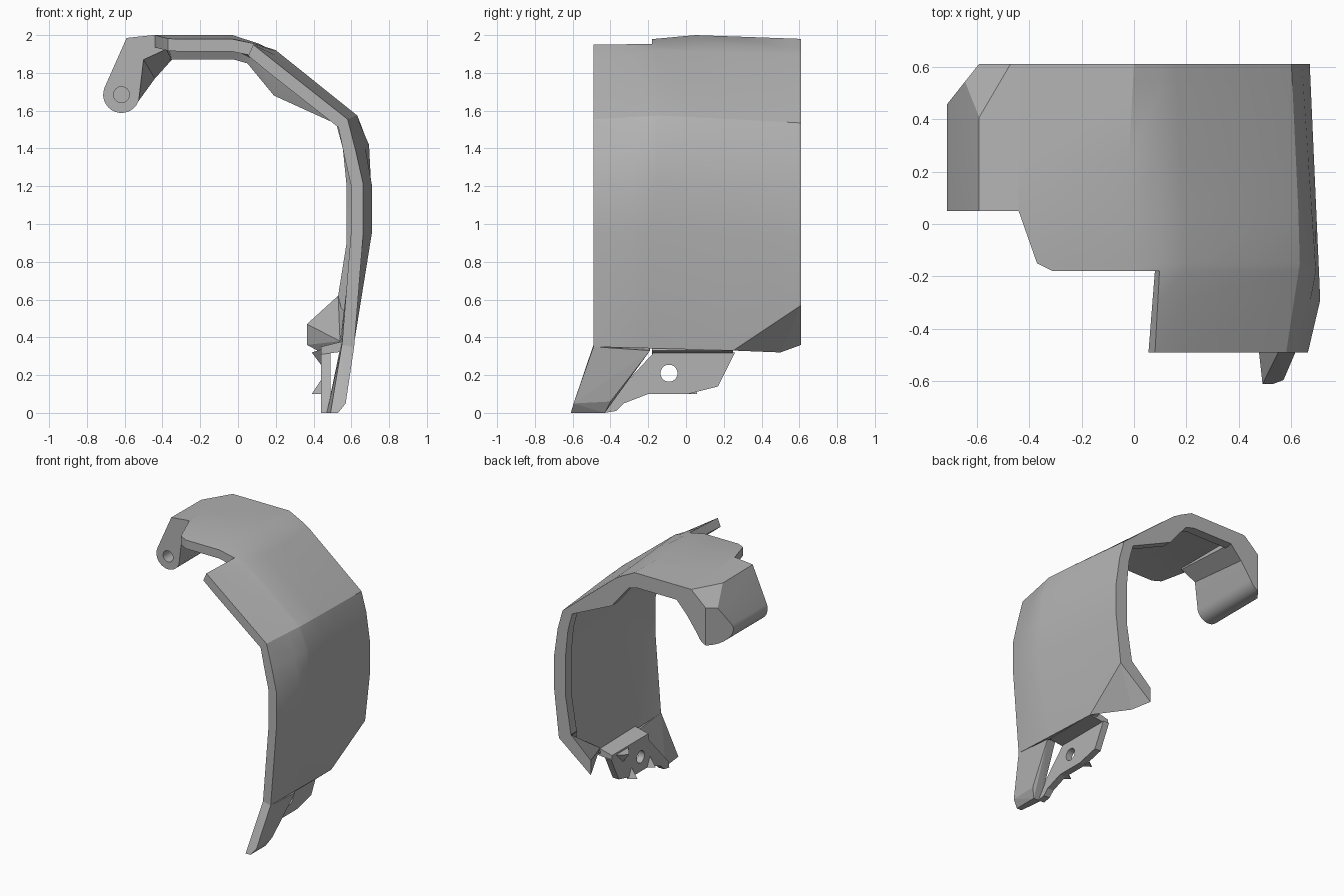
import bpy, bmesh, math
from mathutils import Vector

if "Cube" in bpy.data.objects:
    bpy.data.objects.remove(bpy.data.objects["Cube"])

GREY = (0.45, 0.45, 0.45, 1)
grey = bpy.data.materials.new("plain grey")
grey.use_nodes = True
grey.diffuse_color = GREY
grey.node_tree.nodes["Principled BSDF"].inputs["Base Color"].default_value = GREY


def finish(name, bm, smooth=0):
    bmesh.ops.recalc_face_normals(bm, faces=bm.faces)
    mesh = bpy.data.meshes.new(name)
    bm.to_mesh(mesh)
    bm.free()
    obj = bpy.data.objects.new(name, mesh)
    bpy.context.collection.objects.link(obj)
    mesh.materials.append(grey)
    if smooth:
        bpy.ops.object.select_all(action="DESELECT")
        obj.select_set(True)
        bpy.context.view_layer.objects.active = obj
        bpy.ops.object.shade_smooth_by_angle(angle=math.radians(smooth))
    return obj


def hull(name, points):
    bm = bmesh.new()
    verts = [bm.verts.new(p) for p in points]
    out = bmesh.ops.convex_hull(bm, input=verts)
    spare = {g for g in out["geom_interior"] + out["geom_unused"] if isinstance(g, bmesh.types.BMVert)}
    bmesh.ops.delete(bm, geom=list(spare), context="VERTS")
    return finish(name, bm)


def loft(ring_a, ring_b):
    """Closed solid between two rings of equal length."""
    bm = bmesh.new()
    a = [bm.verts.new(p) for p in ring_a]
    b = [bm.verts.new(p) for p in ring_b]
    n = len(a)
    for i in range(n):
        j = (i + 1) % n
        bm.faces.new((a[i], a[j], b[j], b[i]))
    bm.faces.new(a)
    bm.faces.new(b)
    bmesh.ops.recalc_face_normals(bm, faces=bm.faces)
    return bm


def drill(obj, radius, depth, location, axis):
    bm = bmesh.new()
    bmesh.ops.create_cone(bm, cap_ends=True, segments=24, radius1=radius, radius2=radius, depth=depth)
    cutter = finish("hole_cutter", bm)
    cutter.location = location
    cutter.rotation_euler = Vector(axis).to_track_quat("Z", "Y").to_euler()
    cutter.hide_render = True
    cutter.hide_set(True)
    mod = obj.modifiers.new("hole", "BOOLEAN")
    mod.operation, mod.solver, mod.object = "DIFFERENCE", "EXACT", cutter


# Curved shell: each row is (middle y, front xz, middle xz, back xz)
FRONT, BACK = -0.49, 0.61
rows = [
    (0.05, (-0.25, 1.95), (-0.44, 2.0), (-0.44, 1.98)),
    (0.05, (-0.03, 1.95), (-0.03, 2.0), (0.0, 1.98)),
    (0.05, (0.08, 1.95), (0.11, 1.955), (0.1, 1.93)),
    (-0.15, (0.2, 1.855), (0.2, 1.92), (0.16, 1.895)),
    (-0.13, (0.58, 1.555), (0.635, 1.575), (0.6, 1.535)),
    (-0.2, (0.625, 1.38), (0.695, 1.42), (0.64, 1.39)),
    (-0.29, (0.663, 1.21), (0.71, 1.2), (0.67, 1.18)),
    (-0.29, (0.663, 0.95), (0.71, 0.96), (0.67, 0.93)),
    (0.25, (0.615, 0.35), (0.6, 0.33), (0.63, 0.57)),
]
lip = [(-0.36, 1.87), (-0.02, 1.87), (0.05, 1.85), (0.19, 1.68), (0.52, 1.53),
       (0.555, 1.4), (0.575, 1.2), (0.575, 0.9), (0.53, 0.62)]
columns = [FRONT, -0.29, -0.18, -0.15, 0.05, 0.25, 0.51, 0.54, BACK]


def outer_point(row, y):
    mid, a, b, c = row
    if y < mid:
        p = Vector(a).lerp(Vector(b), (y - FRONT) / (mid - FRONT))
    else:
        p = Vector(b).lerp(Vector(c), (y - mid) / (BACK - mid))
    return p


bm = bmesh.new()
outer, inner = {}, {}
for c, y in enumerate(columns):
    line = [outer_point(r, y) for r in rows]
    line[0].x += 0.05 if y == -0.18 else 0
    for r, p in enumerate(line):
        d = line[min(r + 1, len(line) - 1)] - line[max(r - 1, 0)]
        q = p + Vector((d.y, -d.x)).normalized() * 0.065
        if r < 1:
            q.x = p.x
        if c >= len(columns) - 2:
            q = Vector(lip[r])
        outer[r, c] = bm.verts.new((p.x, y, p.y))
        inner[r, c] = bm.verts.new((q.x, y, q.y))
cells = {(r, c) for r in range(len(rows) - 1) for c in range(len(columns) - 1) if r > 1 or c > 1}
for r, c in cells:
    ring = [(r, c), (r + 1, c), (r + 1, c + 1), (r, c + 1)]
    bm.faces.new([outer[k] for k in ring])
    bm.faces.new([inner[k] for k in reversed(ring)])
    beside = [(r, c - 1), (r + 1, c), (r, c + 1), (r - 1, c)]
    for i, near in enumerate(beside):
        if near not in cells:
            a, b = ring[i], ring[(i + 1) % 4]
            bm.faces.new((outer[a], inner[a], inner[b], outer[b]))
bmesh.ops.delete(bm, geom=[v for v in bm.verts if not v.link_faces], context="VERTS")
finish("curved_shell", bm, 22)

# Hook with a round barrel end, its back corner cut off
arc = []
for i in range(15):
    t = math.radians(158 + 182 * i / 14)
    arc.append((-0.617 + 0.097 * math.cos(t), 1.685 + 0.097 * math.sin(t)))
front = [(-0.37, 2.0), (-0.45, 2.0), (-0.59, 1.985)] + arc + [(-0.5, 1.87), (-0.38, 1.925)]
back = [(-0.37, 1.98), (-0.45, 1.98), (-0.59, 1.98)] + arc + [(-0.44, 1.77), (-0.35, 1.87)]
bm = loft([(x, 0.05, z) for x, z in front], [(x, BACK, z) for x, z in back])
for spot, normal in (((-0.71, 0.46, 1.7), (-0.78, 0.62, 0)),
                     ((-0.59, 0.41, 1.98), (-0.62, 0.37, 0.69))):
    bmesh.ops.bisect_plane(bm, geom=bm.verts[:] + bm.edges[:] + bm.faces[:], plane_co=spot,
                           plane_no=normal, clear_outer=True)
    bmesh.ops.holes_fill(bm, edges=[e for e in bm.edges if e.is_boundary])
hook = finish("hook", bm, 25)
drill(hook, 0.042, 0.6, (-0.617, 0.1, 1.685), (0, 1, 0))

# Pointed toe below the front edge
hull("toe", [(0.615, -0.49, 0.35), (0.61, -0.19, 0.33), (0.565, -0.4, 0.06), (0.57, -0.595, 0.05),
             (0.53, -0.61, 0), (0.49, -0.61, 0), (0.47, -0.43, 0), (0.53, -0.43, 0),
             (0.55, -0.49, 0.36), (0.54, -0.19, 0.34)])

# Flange turned inward at the lower back corner
hull("inward_flange", [(0.6, 0.25, 0.33), (0.63, BACK, 0.57), (0.44, 0.5, 0.32), (0.365, BACK, 0.36),
                       (0.365, BACK, 0.47), (0.42, BACK, 0.47), (0.53, BACK, 0.62), (0.54, 0.25, 0.38)])

# Recessed mounting tab, the ledge that joins it to the shell, and its ribs
outline = [(-0.43, 0.0), (-0.42, 0.05), (-0.17, 0.32), (0.26, 0.32), (0.17, 0.14),
           (0.01, 0.1), (-0.2, 0.1), (-0.33, 0.05), (-0.37, 0.01)]
tab = finish("mounting_tab", loft([(0.44, y, z) for y, z in outline], [(0.49, y, z) for y, z in outline]))
drill(tab, 0.045, 0.3, (0.465, -0.09, 0.21), (1, 0, 0))
hull("tab_ledge", [(x, y, z) for x, z in ((0.44, 0.31), (0.44, 0.35), (0.6, 0.33), (0.56, 0.38))
                   for y in (-0.18, 0.25)])
for y in (-0.2, 0.02):
    hull("tab_rib", [(0.45, y - 0.04, 0.1), (0.45, y + 0.04, 0.1), (0.39, y, 0.1), (0.45, y, 0.19)])
hull("tab_wedge", [(0.39, 0.12, 0.32), (0.45, 0.04, 0.34), (0.45, 0.22, 0.34), (0.45, 0.12, 0.24)])
